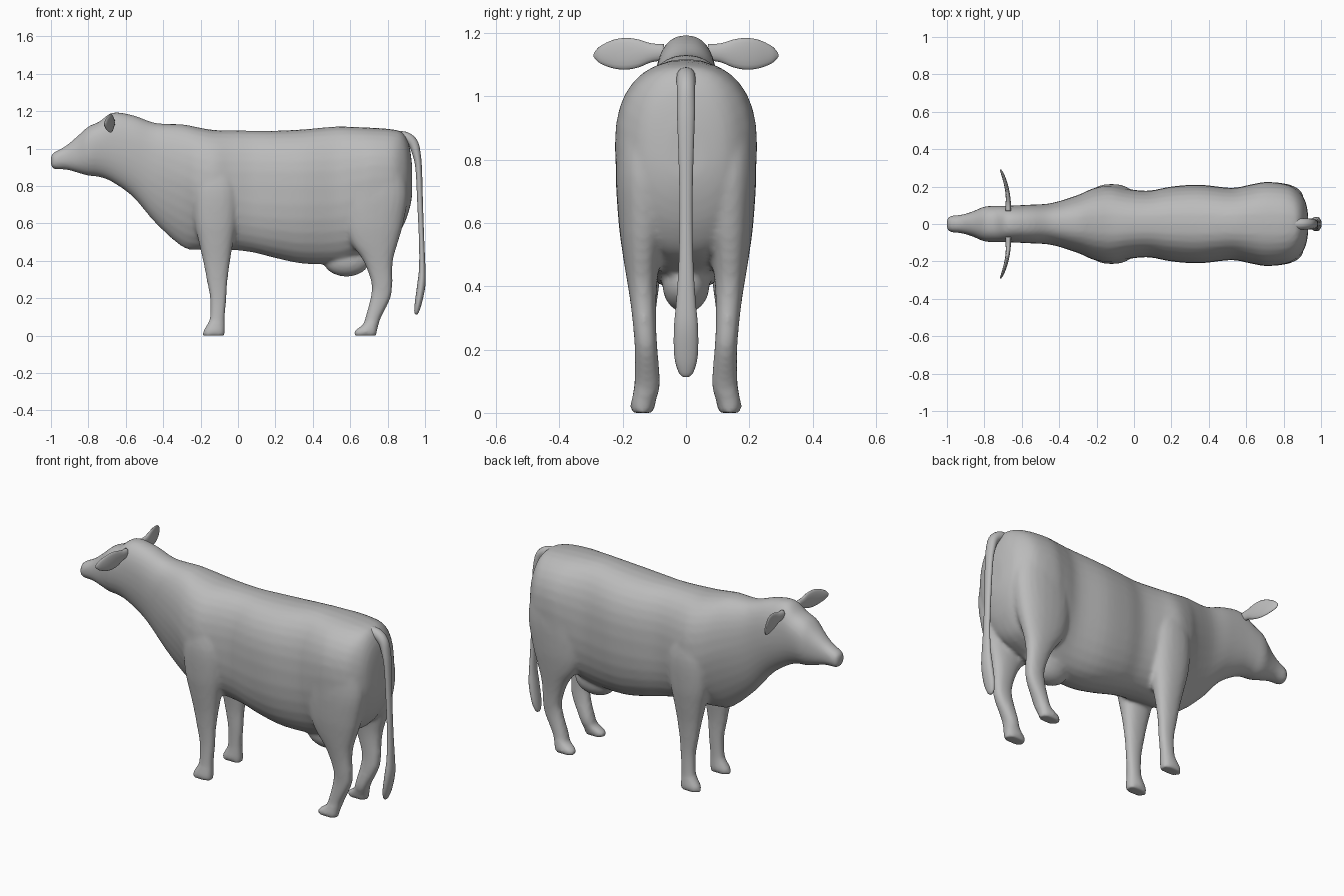
import bpy, bmesh, math
from mathutils import Vector as V

grey = bpy.data.materials.new("hide_grey")
grey.diffuse_color = (0.5, 0.5, 0.5, 1)


def spline(rows, steps=4):
    """Smoothly resample rows of numbers."""
    out = []
    for i in range(len(rows) - 1):
        a, b = rows[max(i - 1, 0)], rows[i]
        c, d = rows[i + 1], rows[min(i + 2, len(rows) - 1)]
        for s in range(steps):
            t = s / steps
            out.append([q + 0.5 * t * (r - p + t * (2 * p - 5 * q + 4 * r - e + t * (3 * (q - r) + e - p)))
                        for p, q, r, e in zip(a, b, c, d)])
    return out + [list(rows[-1])]


def ring(centre, u, v, n=2.0, count=24):
    """Superellipse ring around a centre."""
    pts = []
    for k in range(count):
        a = 2 * math.pi * k / count
        c, s = math.cos(a), math.sin(a)
        pts.append(V(centre) + V(u) * math.copysign(abs(c) ** (2 / n), c)
                   + V(v) * math.copysign(abs(s) ** (2 / n), s))
    return pts


def loft(name, rings):
    bm = bmesh.new()
    loops = [[bm.verts.new(p) for p in r] for r in rings]
    for a, b in zip(loops, loops[1:]):
        for i in range(len(a)):
            j = (i + 1) % len(a)
            bm.faces.new((a[i], a[j], b[j], b[i]))
    bm.faces.new(loops[0])
    bm.faces.new(loops[-1])
    bmesh.ops.recalc_face_normals(bm, faces=bm.faces)
    me = bpy.data.meshes.new(name)
    bm.to_mesh(me)
    bm.free()
    me.materials.append(grey)
    me.shade_smooth()
    ob = bpy.data.objects.new(name, me)
    bpy.context.collection.objects.link(ob)
    return ob


# Torso, neck and head: x, bottom, widest height, top, half width, lower exponent
torso_rows = [
    (-1.00, .905, .935, .965, .028, 2.2),
    (-.98, .89, .935, .982, .043, 2.2),
    (-.92, .888, .95, 1.015, .05, 2.2),
    (-.86, .872, .97, 1.065, .068, 2.2),
    (-.80, .855, 1.0, 1.118, .093, 2.1),
    (-.74, .848, 1.02, 1.145, .097, 2.1),
    (-.67, .82, 1.02, 1.193, .098, 2.1),
    (-.56, .74, .99, 1.178, .103, 2.0),
    (-.44, .60, .92, 1.137, .112, 1.8),
    (-.30, .475, .86, 1.13, .155, 1.6),
    (-.22, .458, .82, 1.115, .19, 1.7),
    (-.13, .458, .80, 1.10, .208, 1.9),
    (-.03, .458, .80, 1.098, .187, 2.2),
    (.08, .445, .80, 1.096, .178, 2.4),
    (.20, .415, .80, 1.096, .20, 2.4),
    (.35, .385, .80, 1.103, .21, 2.3),
    (.52, .385, .80, 1.118, .193, 2.2),
    (.62, .41, .82, 1.116, .21, 2.2),
    (.71, .45, .84, 1.112, .225, 2.3),
    (.82, .50, .84, 1.104, .212, 2.3),
    (.88, .58, .82, 1.085, .175, 2.3),
    (.915, .67, .82, 1.02, .125, 2.2),
    (.93, .74, .80, .92, .06, 2.0),
]
torso_rings = []
for x, zb, zm, zt, w, n in spline(torso_rows):
    upper = ring((x, 0, zm), (0, w, 0), (0, 0, zt - zm), 2.4, 32)
    lower = ring((x, 0, zm), (0, w, 0), (0, 0, zm - zb), n, 32)
    torso_rings.append(upper[:17] + lower[17:])
body = loft("body", torso_rings)

# Legs: height, front x, back x, inner y, outer y
front_leg = [
    (0, -.188, -.07, .102, .172), (.025, -.186, -.069, .098, .174),
    (.06, -.165, -.07, .10, .168), (.10, -.150, -.07, .102, .163),
    (.20, -.150, -.062, .10, .16), (.30, -.168, -.055, .097, .165),
    (.40, -.187, -.042, .085, .175), (.50, -.21, -.025, .07, .19),
    (.62, -.235, -.005, .06, .206), (.78, -.24, 0, .05, .213),
    (.92, -.21, -.04, .05, .19),
]
hind_leg = [
    (0, .622, .74, .102, .174), (.025, .622, .744, .098, .176),
    (.06, .668, .752, .088, .168), (.10, .682, .766, .082, .163),
    (.20, .708, .815, .09, .162), (.27, .715, .825, .094, .167),
    (.35, .692, .825, .094, .176), (.42, .658, .832, .09, .187),
    (.50, .60, .856, .078, .20), (.60, .565, .884, .055, .213),
    (.75, .56, .908, .04, .222), (.90, .60, .89, .04, .215),
]
parts = []
for name, rows in (("front_leg", front_leg), ("hind_leg", hind_leg)):
    for side in (-1, 1):
        parts.append(loft(name, [
            ring(((a + b) / 2, side * (c + d) / 2, z), ((b - a) / 2, 0, 0), (0, (d - c) / 2, 0), 2.3)
            for z, a, b, c, d in spline(rows)]))

# Udder
parts.append(loft("udder", [
    ring((.58 - .125 * math.cos(t), 0, .405), (0, .075 * math.sin(t), 0), (0, 0, .09 * math.sin(t)))
    for t in [math.pi * (k + .3) / 12.6 for k in range(13)]]))

# Blend torso, legs and udder into one skin
with bpy.context.temp_override(active_object=body, object=body,
                               selected_objects=[body] + parts,
                               selected_editable_objects=[body] + parts):
    bpy.ops.object.join()
remesh = body.modifiers.new("skin", 'REMESH')
remesh.mode = 'VOXEL'
remesh.voxel_size = 0.011
remesh.use_smooth_shade = True
smooth = body.modifiers.new("soften", 'SMOOTH')
smooth.factor = 0.5
smooth.iterations = 6

# Ears: y, x, z, half thickness, half height
ear_rows = [
    (.07, -.672, 1.14, .016, .026), (.11, -.672, 1.138, .014, .03),
    (.15, -.674, 1.136, .012, .044), (.19, -.68, 1.135, .011, .05),
    (.23, -.69, 1.134, .010, .045), (.27, -.704, 1.132, .008, .028),
    (.287, -.712, 1.131, .005, .012), (.292, -.714, 1.13, .002, .004),
]
for side, name in ((-1, "ear_near"), (1, "ear_far")):
    loft(name, [ring((x, side * y, z), (rx, 0, 0), (0, 0, rz), 2, 16)
                for y, x, z, rx, rz in spline(ear_rows)])

# Tail: x, z, half depth, half width
tail_rows = [
    (.85, 1.065, .03, .03), (.90, 1.058, .03, .03), (.938, 1.025, .027, .029),
    (.957, .96, .021, .029), (.967, .88, .017, .026), (.974, .70, .015, .021),
    (.982, .50, .014, .022), (.985, .36, .017, .03), (.98, .27, .022, .038),
    (.965, .18, .019, .037), (.955, .13, .013, .024), (.952, .114, .006, .01),
]
path = spline(tail_rows)
tail_rings = []
for i, (x, z, rx, ry) in enumerate(path):
    p, q = path[max(i - 1, 0)], path[min(i + 1, len(path) - 1)]
    across = V((p[1] - q[1], 0, q[0] - p[0])).normalized()
    tail_rings.append(ring((x, 0, z), across * rx, (0, ry, 0), 2, 16))
loft("tail", tail_rings)
